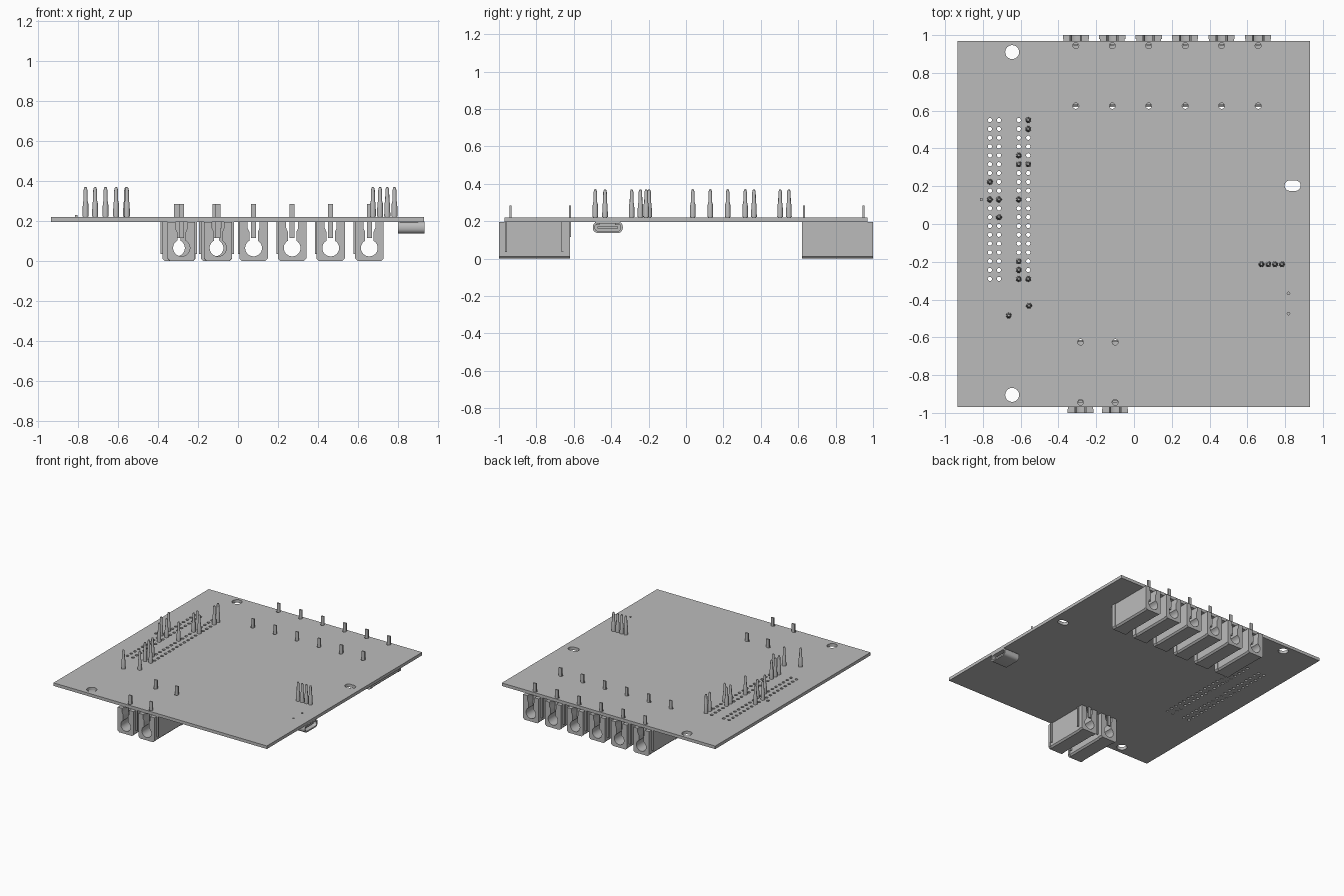
import bpy, bmesh
from math import pi, sin, cos, radians

cube = bpy.data.objects.get("Cube")
if cube:
    bpy.data.objects.remove(cube, do_unlink=True)

grey = bpy.data.materials.new("plain grey")
grey.use_nodes = True
GREY = (0.5, 0.5, 0.5, 1)
grey.diffuse_color = GREY
grey.node_tree.nodes["Principled BSDF"].inputs["Base Color"].default_value = GREY


def arc(cx, cy, r, a0, a1, n):
    """Points on an arc, both ends included."""
    return [(cx + r * cos(radians(a0 + (a1 - a0) * i / n)),
             cy + r * sin(radians(a0 + (a1 - a0) * i / n))) for i in range(n + 1)]


def circle(cx, cy, r, n=16):
    return arc(cx, cy, r, 0, 360, n)[:-1]


def rounded(cx, cy, w, h, r, n=5):
    """Rounded rectangle outline."""
    pts = []
    for k, (sx, sy) in enumerate([(1, 1), (-1, 1), (-1, -1), (1, -1)]):
        pts += arc(cx + sx * (w / 2 - r), cy + sy * (h / 2 - r), r, 90 * k, 90 * k + 90, n)
    return pts


def smooth(ob):
    bpy.ops.object.select_all(action='DESELECT')
    ob.select_set(True)
    bpy.context.view_layer.objects.active = ob
    bpy.ops.object.shade_smooth_by_angle(angle=radians(30))


def extruded(name, outlines, depth, loc, rot=(0, 0, 0)):
    """Fill an outline, with inner outlines as holes, and extrude it."""
    cu = bpy.data.curves.new(name, 'CURVE')
    cu.dimensions = '2D'
    cu.fill_mode = 'BOTH'
    cu.extrude = depth / 2
    for pts in outlines:
        sp = cu.splines.new('POLY')
        sp.points.add(len(pts) - 1)
        for p, (x, y) in zip(sp.points, pts):
            p.co = (x, y, 0, 1)
        sp.use_cyclic_u = True
    ob = bpy.data.objects.new(name, cu)
    bpy.context.collection.objects.link(ob)
    bpy.ops.object.select_all(action='DESELECT')
    ob.select_set(True)
    bpy.context.view_layer.objects.active = ob
    bpy.ops.object.convert(target='MESH')
    ob = bpy.context.object
    bm = bmesh.new()
    bm.from_mesh(ob.data)
    bmesh.ops.remove_doubles(bm, verts=bm.verts, dist=1e-5)
    bmesh.ops.recalc_face_normals(bm, faces=bm.faces)
    bm.to_mesh(ob.data)
    bm.free()
    ob.data.materials.clear()
    ob.data.materials.append(grey)
    ob.location, ob.rotation_euler = loc, rot
    smooth(ob)
    return ob


def box(name, lo, hi):
    me = bpy.data.meshes.new(name)
    bm = bmesh.new()
    bmesh.ops.create_cube(bm, size=1)
    for v in bm.verts:
        v.co = [(a + b) / 2 + c * (b - a) for a, b, c in zip(lo, hi, v.co)]
    bm.to_mesh(me)
    bm.free()
    me.materials.append(grey)
    ob = bpy.data.objects.new(name, me)
    bpy.context.collection.objects.link(ob)
    return ob


def copy(ob, loc, rot=None):
    new = ob.copy()
    new.location = loc
    if rot:
        new.rotation_euler = rot
    bpy.context.collection.objects.link(new)
    return new


# Jack positions: (x, side), side +1 at the back edge and -1 at the front
jacks = [(-0.308 + 0.193 * i, 1) for i in range(6)] + [(-0.283, -1), (-0.1, -1)]

# Circuit board with mounting holes, header grid and blade holes
columns = (-0.763, -0.715, -0.61, -0.56)
holes = [circle(-0.645, y, 0.037, 24) for y in (-0.905, 0.91)]
holes.append(rounded(0.84, 0.203, 0.085, 0.055, 0.0274, 8))
holes += [circle(x, 0.55 - 0.0467 * i, 0.0115, 12) for x in columns for i in range(19)]
holes += [circle(x, s * y, 0.016, 12) for x, s in jacks for y in (0.625, 0.944)]
holes += [circle(0.818, y, 0.007, 8) for y in (-0.475, -0.367)]
board = [(-0.935, -0.97), (0.932, -0.97), (0.932, 0.97), (-0.935, 0.97)]
extruded("circuit_board", [board] + holes, 0.024, (0, 0, 0.208))

# Jack housing: chamfered block with a keyhole bore that opens upwards
w, c, top = 0.066, 0.012, 0.196
keyhole = [(0.03, top), (0.03, 0.165), (0.021, 0.145)]
keyhole += arc(0, 0.065, 0.042, 60, -240, 28) + [(-0.021, 0.145), (-0.03, 0.165), (-0.03, top)]


def housing(half):
    return [(-half, top), (-half, c), (c - half, 0), (half - c, 0), (half, c), (half, top)] + keyhole


body = extruded("jack_housing", [housing(w)], 0.38, (0, 0, 0), (pi / 2, 0, 0))
collar = extruded("jack_end_collar", [housing(w + 0.005)], 0.035, (0, 0, 0), (pi / 2, 0, 0))
lip = extruded("jack_front_lip", [housing(w + 0.003)], 0.02, (0, 0, 0), (pi / 2, 0, 0))
for x, s in jacks:
    copy(body, (x, s * 0.81, 0))
    copy(collar, (x, s * 0.638, 0))
    copy(lip, (x, s * 0.99, 0))
    for y in (0.625, 0.944):
        # Flat solder blade rising through the board
        yc = s * y + 0.005
        box("solder_blade", (x - 0.0125, yc - 0.005, 0.115), (x + 0.0125, yc + 0.005, 0.285))
    for y in (0.66, 0.962):
        # Contact strip on one flank
        xs = x - s * 0.072
        box("contact_strip", (xs - 0.007, s * y - 0.006, 0.035), (xs + 0.007, s * y + 0.006, 0.198))
for ob in (body, collar, lip):
    bpy.data.objects.remove(ob)

# Stepped header pin, turned from a profile
profile = [(0, 0.2), (0.011, 0.2), (0.011, 0.222), (0.0155, 0.222), (0.0135, 0.29),
           (0.0105, 0.3), (0.0095, 0.355), (0.006, 0.368), (0, 0.371)]
bm = bmesh.new()
ring = [bm.verts.new((r, 0, z)) for r, z in profile]
edges = [bm.edges.new(pair) for pair in zip(ring, ring[1:])]
bmesh.ops.spin(bm, geom=ring + edges, cent=(0, 0, 0), axis=(0, 0, 1), angle=2 * pi, steps=16)
bmesh.ops.remove_doubles(bm, verts=bm.verts, dist=1e-5)
bmesh.ops.recalc_face_normals(bm, faces=bm.faces)
mesh = bpy.data.meshes.new("header_pin")
bm.to_mesh(mesh)
bm.free()
mesh.materials.append(grey)
pin = bpy.data.objects.new("header_pin", mesh)
bpy.context.collection.objects.link(pin)
smooth(pin)

# Pins by (column, row) of the grid, then the loose ones and the side header
places = [(3, 0), (3, 1), (2, 4), (2, 5), (3, 5), (0, 7), (0, 9), (1, 9), (2, 9),
          (1, 11), (2, 16), (2, 17), (2, 18), (3, 18)]
spots = [(columns[k], 0.55 - 0.0467 * i) for k, i in places]
spots += [(-0.556, -0.433), (-0.663, -0.485)] + [(0.675 + 0.036 * i, -0.213) for i in range(4)]
for x, y in spots:
    copy(pin, (x, y, 0))
bpy.data.objects.remove(pin)

# Small socket under the side edge: shell, back wall, tongue and mounting tabs
side = (pi / 2, 0, pi / 2)
shell = [rounded(-0.418, 0.167, 0.16, 0.06, 0.026), rounded(-0.418, 0.167, 0.138, 0.04, 0.018)]
extruded("socket_shell", shell, 0.132, (0.867, 0, 0), side)
extruded("socket_back", [shell[1]], 0.02, (0.815, 0, 0), side)
extruded("socket_tongue", [rounded(-0.418, 0.167, 0.11, 0.014, 0.005)], 0.09, (0.868, 0, 0), side)
for y in (-0.475, -0.367):
    box("socket_tab", (0.81, y - 0.012, 0.18), (0.9, y + 0.012, 0.198))

# Tiny surface contact beside the header
box("surface_contact", (-0.815, 0.123, 0.215), (-0.802, 0.137, 0.229))
